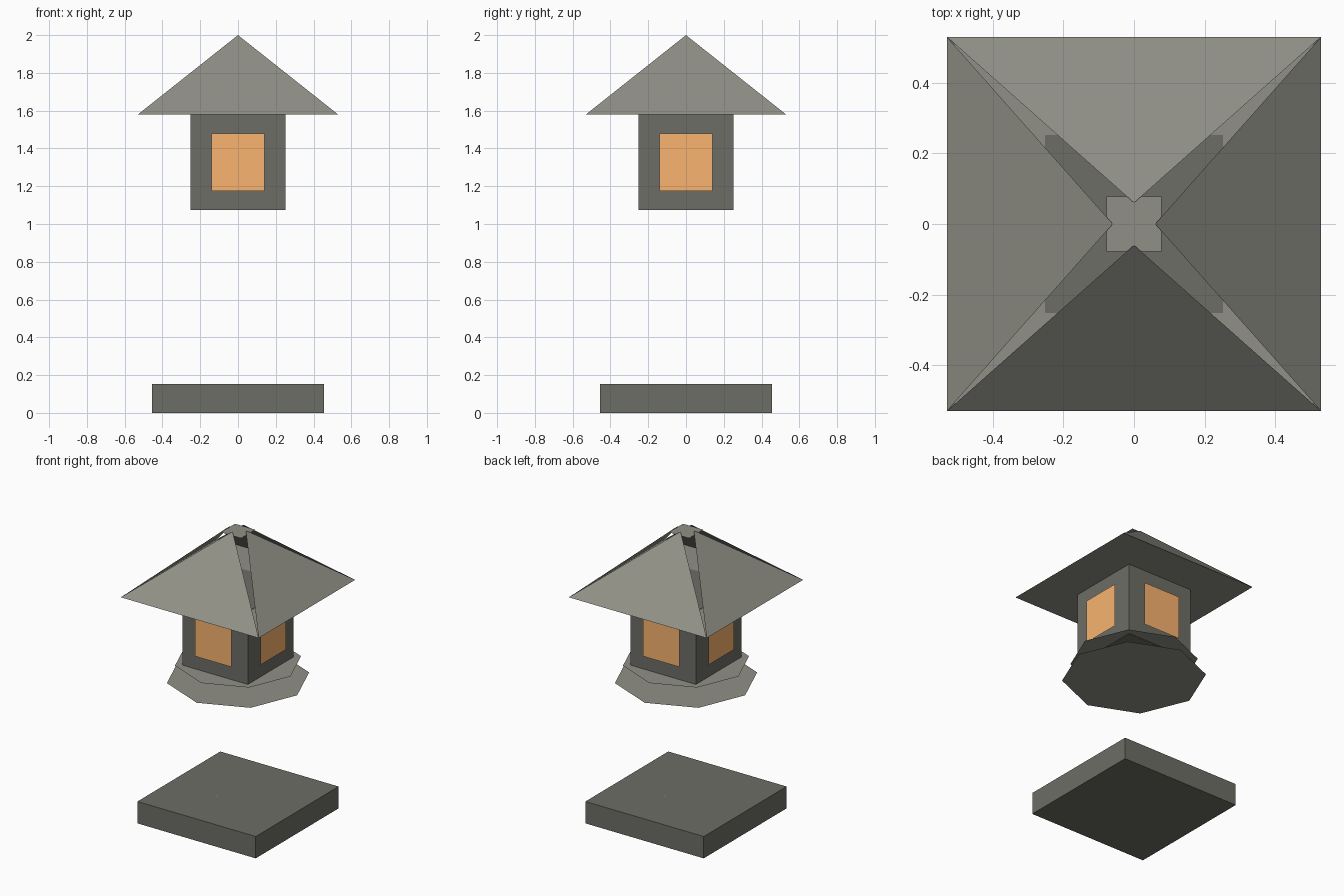
import bpy
import math

if "Cube" in bpy.data.objects:
    bpy.data.objects.remove(bpy.data.objects["Cube"])


def material(name, rgb):
    m = bpy.data.materials.new(name)
    m.diffuse_color = (*rgb, 1.0)
    m.use_nodes = True
    m.node_tree.nodes["Principled BSDF"].inputs["Base Color"].default_value = m.diffuse_color
    return m


DARK = material("dark_stone", (0.153, 0.155, 0.133))
LIGHT = material("light_stone", (0.28, 0.28, 0.242))
GLOW = material("amber_pane", (0.955, 0.456, 0.16))


def mesh_object(name, verts, faces, mat):
    me = bpy.data.meshes.new(name)
    me.from_pydata(verts, [], faces)
    me.materials.append(mat)
    ob = bpy.data.objects.new(name, me)
    bpy.context.collection.objects.link(ob)
    return ob


def block(name, half, z0, z1, mat):
    bpy.ops.mesh.primitive_cube_add(size=1, location=(0, 0, (z0 + z1) / 2))
    ob = bpy.context.object
    ob.name = name
    ob.scale = (2 * half, 2 * half, z1 - z0)
    bpy.ops.object.transform_apply(location=True, scale=True)
    ob.data.materials.append(mat)


def plate(name, radius, z, sides, up, start=0.0):
    """Flat regular polygon facing up or down."""
    ring = [(radius * math.cos(start + 2 * math.pi * i / sides),
             radius * math.sin(start + 2 * math.pi * i / sides), z)
            for i in range(sides)]
    mesh_object(name, ring if up else ring[::-1], [list(range(sides))], LIGHT)


def four_sides(name, verts, mat):
    """Repeat a front-facing polygon on all four sides."""
    for side, k in (("front", 0), ("right", 1), ("back", 2), ("left", 3)):
        ob = mesh_object(f"{name}_{side}", verts, [list(range(len(verts)))], mat)
        ob.rotation_euler.z = k * math.pi / 2


# Base slab and the open post's end plates
block("base", 0.455, 0.0, 0.152, DARK)
plate("post_bottom", 0.14, 0.152, 8, False)
plate("post_top", 0.14, 0.96, 8, True)

# Octagonal platform: wide lower plate, narrower upper plate
plate("platform_lower", 0.455, 0.96, 8, False)
plate("platform_upper", 0.403, 1.077, 8, True)

# Light chamber with a glowing pane standing just proud of each side
block("light_chamber", 0.252, 1.075, 1.582, DARK)
four_sides("window", [(-0.14, -0.272, 1.176), (0.14, -0.272, 1.176),
                      (0.14, -0.272, 1.478), (-0.14, -0.272, 1.478)], GLOW)

# Roof: eave plate, four separate slopes with gaps at the hips, small cap plate
E = 0.53
plate("roof_underside", E * math.sqrt(2), 1.58, 4, False, math.pi / 4)
four_sides("roof_slope", [(-E, -E, 1.58), (E, -E, 1.58), (0, -0.06, 2.0)], LIGHT)
plate("roof_cap", 0.078 * math.sqrt(2), 1.98, 4, True, math.pi / 4)
